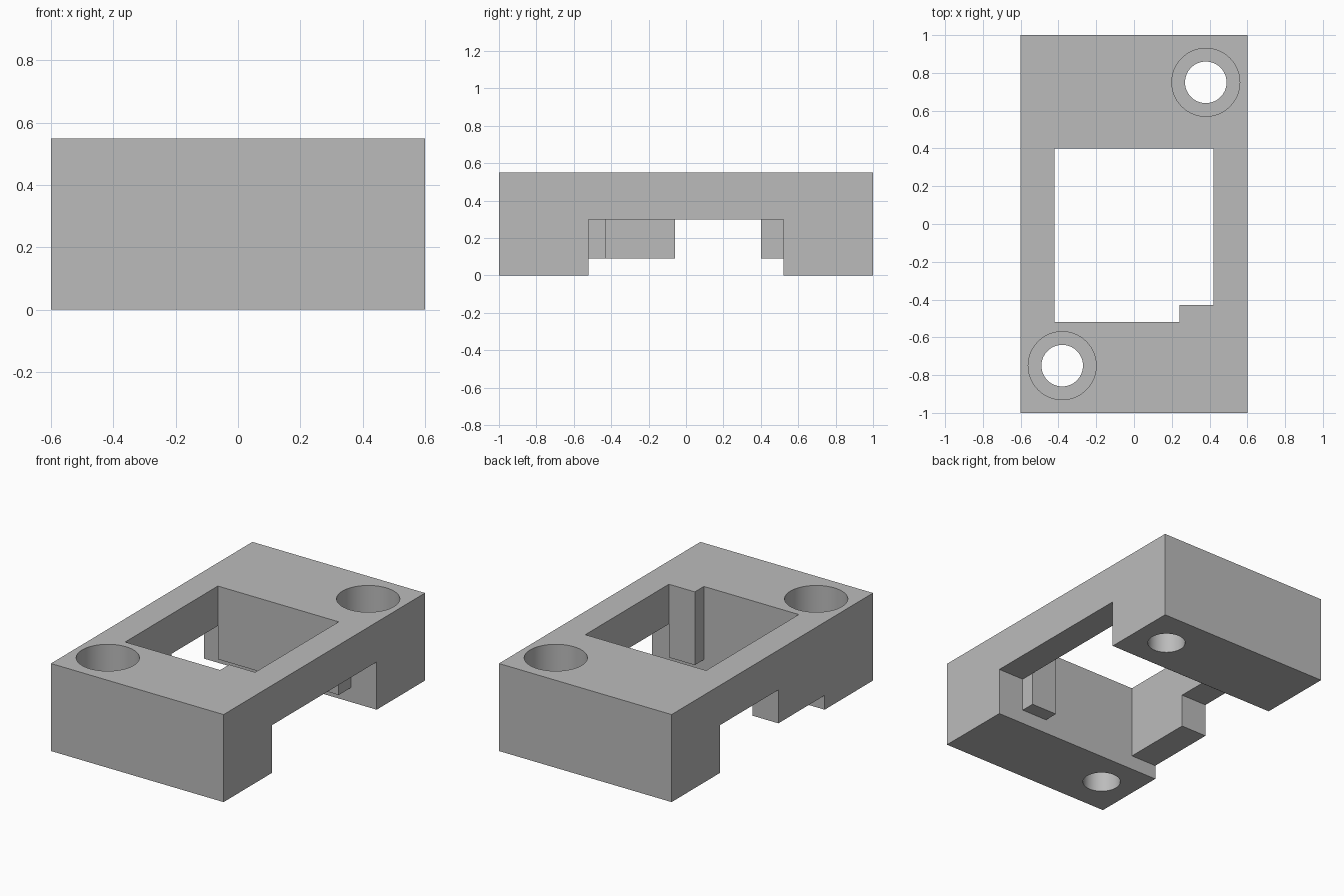
import bpy
import bmesh

if "Cube" in bpy.data.objects:
    bpy.data.objects.remove(bpy.data.objects["Cube"], do_unlink=True)

grey = bpy.data.materials.new("plain grey")
grey.use_nodes = True
grey.diffuse_color = (0.5, 0.5, 0.5, 1)
grey.node_tree.nodes["Principled BSDF"].inputs["Base Color"].default_value = (0.5, 0.5, 0.5, 1)


def prism(name, outline, z0, z1):
    """Extrude a plan outline from z0 up to z1."""
    bm = bmesh.new()
    base = bm.faces.new([bm.verts.new((x, y, z0)) for x, y in outline])
    top = bmesh.ops.extrude_face_region(bm, geom=[base])["geom"]
    verts = [v for v in top if isinstance(v, bmesh.types.BMVert)]
    bmesh.ops.translate(bm, verts=verts, vec=(0, 0, z1 - z0))
    bmesh.ops.recalc_face_normals(bm, faces=bm.faces)
    mesh = bpy.data.meshes.new(name)
    bm.to_mesh(mesh)
    bm.free()
    mesh.materials.append(grey)
    obj = bpy.data.objects.new(name, mesh)
    bpy.context.collection.objects.link(obj)
    return obj


def rect(x0, x1, y0, y1):
    return [(x0, y0), (x1, y0), (x1, y1), (x0, y1)]


def cylinder(name, x, y, radius, z0, z1):
    bpy.ops.mesh.primitive_cylinder_add(vertices=64, radius=radius, depth=z1 - z0,
                                        location=(x, y, (z0 + z1) / 2))
    obj = bpy.context.object
    obj.name = name
    obj.data.materials.append(grey)
    return obj


def cut(target, cutter):
    """Subtract the cutter from the target, then discard it."""
    cutter.hide_render = True
    mod = target.modifiers.new("cut", "BOOLEAN")
    mod.operation = "DIFFERENCE"
    mod.solver = "EXACT"
    mod.object = cutter
    bpy.context.view_layer.objects.active = target
    bpy.ops.object.modifier_apply(modifier=mod.name)
    bpy.data.objects.remove(cutter, do_unlink=True)


WIDE, LONG, HIGH = 0.6, 1.0, 0.55
INNER, LEG, LIP, ROOF = 0.42, 0.52, 0.09, 0.30
BACK, POST_X, POST_Y = 0.40, 0.24, -0.43

body = prism("mounting_bracket", rect(-WIDE, WIDE, -LONG, LONG), 0, HIGH)

# Shallow clearance between the two legs
cut(body, prism("leg_gap", rect(-1, 1, -LEG, LEG), -0.2, LIP))

# Side openings: the left is full length, the right keeps a block at the front
cut(body, prism("left_opening", rect(INNER, 1, -LEG, LEG), -0.2, ROOF))
cut(body, prism("right_opening", rect(-1, -INNER, -0.06, LEG), -0.2, ROOF))

# Central window, leaving a post in its front left corner
window = [(-INNER, -LEG), (POST_X, -LEG), (POST_X, POST_Y),
          (INNER, POST_Y), (INNER, BACK), (-INNER, BACK)]
cut(body, prism("window", window, -0.2, 1))

# Counterbored screw holes in opposite corners
for side in (-1, 1):
    x, y = side * 0.38, side * 0.75
    cut(body, cylinder("screw_hole", x, y, 0.11, -0.2, 1))
    cut(body, cylinder("screw_head_recess", x, y, 0.18, 0.28, 1))

bpy.ops.object.select_all(action="DESELECT")
body.select_set(True)
bpy.context.view_layer.objects.active = body
bpy.ops.object.shade_smooth_by_angle()
